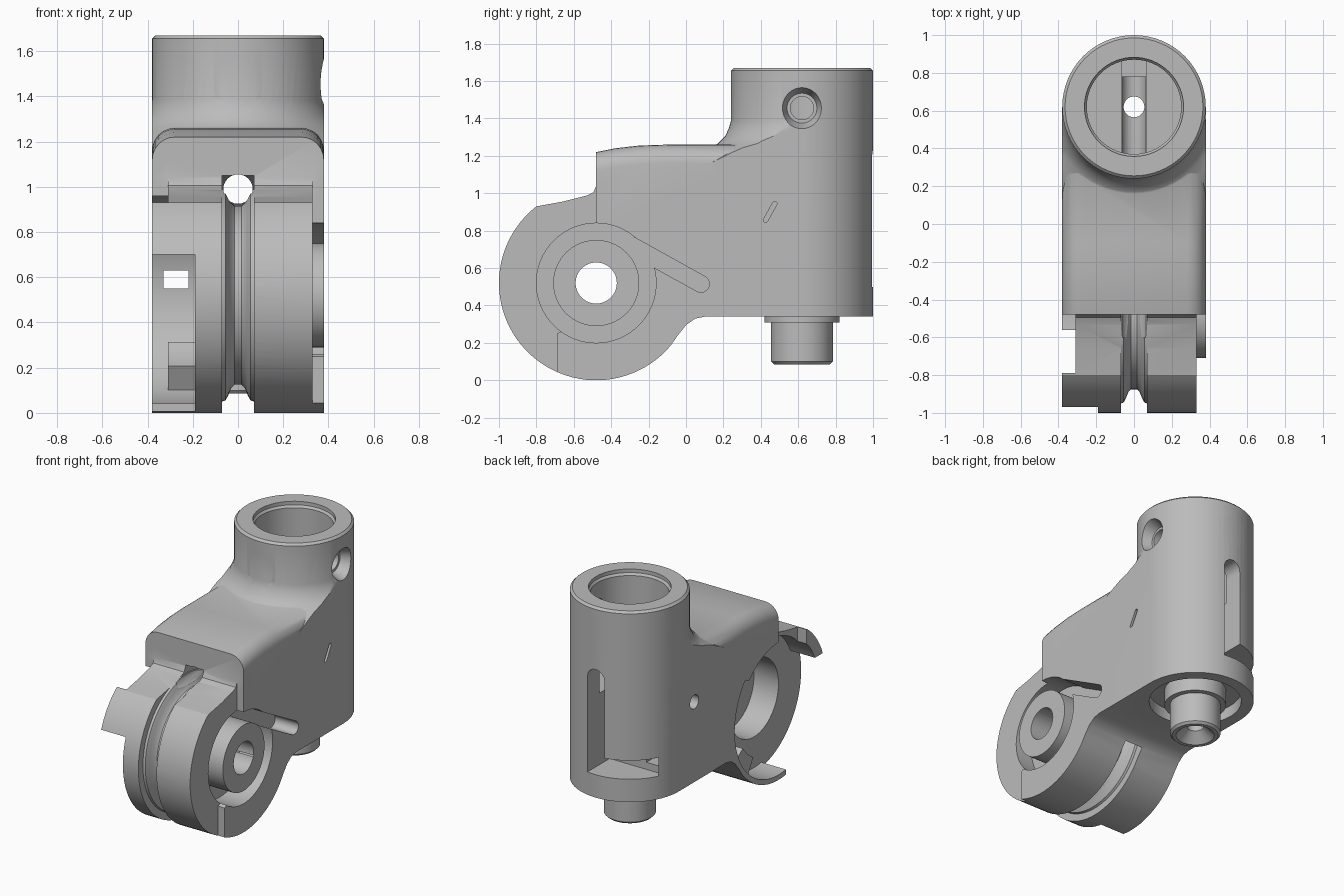
import bpy, bmesh, math
from mathutils import Matrix, Vector

cube = bpy.data.objects.get("Cube")
if cube:
    bpy.data.objects.remove(cube, do_unlink=True)

mat = bpy.data.materials.new("plain grey")
mat.use_nodes = True
GREY = (0.5, 0.5, 0.5, 1)
mat.diffuse_color = GREY
mat.node_tree.nodes["Principled BSDF"].inputs["Base Color"].default_value = GREY

HUB = (0, -0.48, 0.52)     # centre of the round front end
POST = (0, 0.62, 0)        # axis of the upright socket
TURN = {"z": Matrix(), "x": Matrix.Rotation(math.pi / 2, 4, "Y"),
        "y": Matrix.Rotation(-math.pi / 2, 4, "X")}


def finish(bm, name):
    bmesh.ops.recalc_face_normals(bm, faces=bm.faces)
    mesh = bpy.data.meshes.new(name)
    bm.to_mesh(mesh)
    bm.free()
    mesh.materials.append(mat)
    ob = bpy.data.objects.new(name, mesh)
    bpy.context.collection.objects.link(ob)
    return ob


def lathe(name, profile, axis="z", at=(0, 0, 0), spin=0, closed=False, steps=64):
    """Turn (radius, height) points about an axis through a point."""
    bm = bmesh.new()
    vs = [bm.verts.new((r, 0, h)) for r, h in profile]
    pairs = list(zip(vs, vs[1:])) + ([(vs[-1], vs[0])] if closed else [])
    es = [bm.edges.new(p) for p in pairs]
    bmesh.ops.spin(bm, geom=vs + es, cent=(0, 0, 0), axis=(0, 0, 1),
                   angle=math.tau, steps=steps, use_duplicate=False)
    bmesh.ops.remove_doubles(bm, verts=bm.verts, dist=1e-5)
    bm.transform(Matrix.Translation(at) @ Matrix.Rotation(spin, 4, "Z") @ TURN[axis])
    return finish(bm, name)


def rod(name, r, a, b, axis, at, steps=64):
    return lathe(name, [(0, a), (r, a), (r, b), (0, b)], axis, at, steps=steps)


def slab(name, outline, x0, x1, round_top=0):
    """Extrude a (y, z) outline along x, optionally rounding its top side edges."""
    bm = bmesh.new()
    face = bm.faces.new([bm.verts.new((x0, y, z)) for y, z in outline])
    new = bmesh.ops.extrude_face_region(bm, geom=[face])["geom"]
    bmesh.ops.translate(bm, vec=(x1 - x0, 0, 0),
                        verts=[v for v in new if isinstance(v, bmesh.types.BMVert)])
    if round_top:
        edges = [e for e in bm.edges if all(v.co.z > 1.2 for v in e.verts)
                 and abs(e.verts[0].co.x - e.verts[1].co.x) < 1e-4]
        bmesh.ops.bevel(bm, geom=edges, offset=round_top, segments=6,
                        profile=0.5, affect="EDGES")
    return finish(bm, name)


def box(name, x0, x1, y0, y1, z0, z1):
    return slab(name, [(y0, z0), (y1, z0), (y1, z1), (y0, z1)], x0, x1)


def capsule(a, b, r, n=10):
    """Outline of a round-ended slot between two points."""
    a, b = Vector(a), Vector(b)
    t = math.atan2(b.y - a.y, b.x - a.x)
    pts = []
    for c, s in ((b, t - math.pi / 2), (a, t + math.pi / 2)):
        pts += [(c.x + r * math.cos(s + math.pi * i / n),
                 c.y + r * math.sin(s + math.pi * i / n)) for i in range(n + 1)]
    return pts


def arc(r, a0, a1, n):
    """Points around the hub, in degrees, in the y-z plane."""
    return [(HUB[1] + r * math.cos(math.radians(a0 + (a1 - a0) * i / n)),
             HUB[2] + r * math.sin(math.radians(a0 + (a1 - a0) * i / n)))
            for i in range(n + 1)]


def combine(target, tool, operation="DIFFERENCE"):
    mod = target.modifiers.new("combine", "BOOLEAN")
    mod.operation, mod.object, mod.solver = operation, tool, "EXACT"
    bpy.context.view_layer.objects.active = target
    bpy.ops.object.modifier_apply(modifier=mod.name)
    bpy.data.objects.remove(tool, do_unlink=True)


# main body: round front end flowing into a block
outline = ([(0.62, 0.34), (0.1, 0.34), (0.05, 0.33), (0.0, 0.295), (-0.04, 0.245)]
           + arc(0.52, 320, 128, 48)
           + [(-0.66, 0.955), (-0.53, 0.988), (-0.495, 1.005), (-0.48, 1.04),
              (-0.48, 1.22), (-0.38, 1.24), (-0.25, 1.255), (-0.1, 1.26), (0.62, 1.26)])
body = slab("body", outline, -0.38, 0.38, round_top=0.1)

# upright socket with a blended shoulder
socket = lathe("socket", [(0, 0.34), (0.38, 0.34), (0.38, 1.655), (0.365, 1.67),
                          (0, 1.67)], at=POST)
shoulder = lathe("shoulder", [(0, 1.1), (0.62, 1.1), (0.62, 1.16), (0.5, 1.24), (0.45, 1.265),
                              (0.41, 1.305), (0.39, 1.35), (0.37, 1.42), (0, 1.42)], at=POST)
combine(shoulder, box("limit", -0.38, 0.38, -0.4, 0.62, 1, 2), "INTERSECT")
combine(body, socket, "UNION")
combine(body, shoulder, "UNION")

# left face: stepped front, spring recess and its leg slot
combine(body, slab("step", [(-0.69, -0.1), (-0.69, 0.25)] + arc(0.31, 235, 90, 16)
                   + [(-0.48, 0.9), (-0.48, 1.2), (-1.2, 1.2), (-1.2, -0.1)], 0.33, 0.5))
combine(body, rod("recess", 0.32, 0.2, 0.5, "x", HUB))
combine(body, slab("leg_slot", capsule((-0.34, 0.748), (0.08, 0.515), 0.045), 0.2, 0.5))

# right face: open cavity with a tooth above and a thin claw below
combine(body, rod("cavity", 0.44, -0.5, -0.19, "x", HUB))
combine(body, slab("cavity_rear", arc(0.485, 180, 400, 48), -0.5, -0.19))
combine(body, box("front_gap", -0.5, -0.19, -1.1, -0.56, -0.1, 0.70))
combine(body, box("top_gap", -0.5, -0.31, -0.79, -0.48, 0.6, 1.2))
combine(body, slab("stop_tab", arc(0.5, 300, 325, 6) + arc(0.36, 325, 300, 6),
                   -0.31, -0.15), "UNION")
combine(body, rod("hub_pocket", 0.27, -0.5, 0.0, "x", HUB))

# boss and axle hole
combine(body, rod("boss", 0.23, 0.1, 0.38, "x", HUB), "UNION")
combine(body, rod("axle_hole", 0.11, -0.6, 0.6, "x", HUB))

# cable groove around the front end and the cable passage behind it
half = [(0.47, 0.07), (0.465, 0.055), (0.44, 0.042), (0.41, 0.03), (0.395, 0.015)]
groove = [(0.53, -0.07)] + [(r, -h) for r, h in half] + half[::-1] + [(0.53, 0.07)]
combine(body, lathe("groove", groove, "x", HUB, closed=True, steps=80))

# socket bore with chamfered mouth
combine(body, lathe("bore", [(0, 1.0), (0.25, 1.0), (0.25, 1.63), (0.262, 1.645),
                             (0.262, 1.8), (0, 1.8)], at=POST))
combine(body, rod("cable_passage", 0.065, -0.6, 0.95, "y", (0, 0, 0.99), 24))

# four countersunk screw holes
for i in range(4):
    combine(body, lathe("screw_hole", [(0, 0.1), (0.062, 0.1), (0.062, 0.3), (0.08, 0.3),
                                       (0.125, 0.42), (0, 0.42)], "x",
                        (0, 0.62, 1.455), i * math.pi / 2, steps=32))

# L-shaped slot in the back, with a passage to the cavity
combine(body, box("back_slot", -0.065, 0.065, 0.78, 1.1, 0.5, 1.17))
combine(body, rod("slot_top", 0.065, 0.78, 1.1, "y", (0, 0, 1.17), 24))
combine(body, box("slot_foot", -0.34, 0.065, 0.75, 1.1, 0.5, 0.63))
combine(body, box("foot_passage", -0.33, -0.22, -0.3, 0.8, 0.55, 0.63))

# locking screw: slit on the left, hole on the right
combine(body, slab("slit", capsule((0.425, 0.855), (0.475, 0.945), 0.012, 4), 0.36, 0.5))
combine(body, rod("side_hole", 0.048, -0.5, -0.2, "x", (0, 0.45, 0.9), 24))

# underside: ring recess, then the stepped pin
combine(body, rod("under_recess", 0.3, 0.2, 0.42, "z", POST))
combine(body, lathe("pin", [(0, 0.085), (0.15, 0.085), (0.165, 0.1), (0.165, 0.31),
                            (0.2, 0.31), (0.2, 0.5), (0, 0.5)], at=POST), "UNION")
combine(body, lathe("pin_hole", [(0, 0), (0.13, 0), (0.13, 0.08), (0.055, 0.15),
                                 (0.055, 1.2), (0, 1.2)], at=POST, steps=32))

body.name = "hinge_bracket_body"
bpy.ops.object.select_all(action="DESELECT")
body.select_set(True)
bpy.context.view_layer.objects.active = body
bpy.ops.object.shade_smooth_by_angle(angle=math.radians(28))
